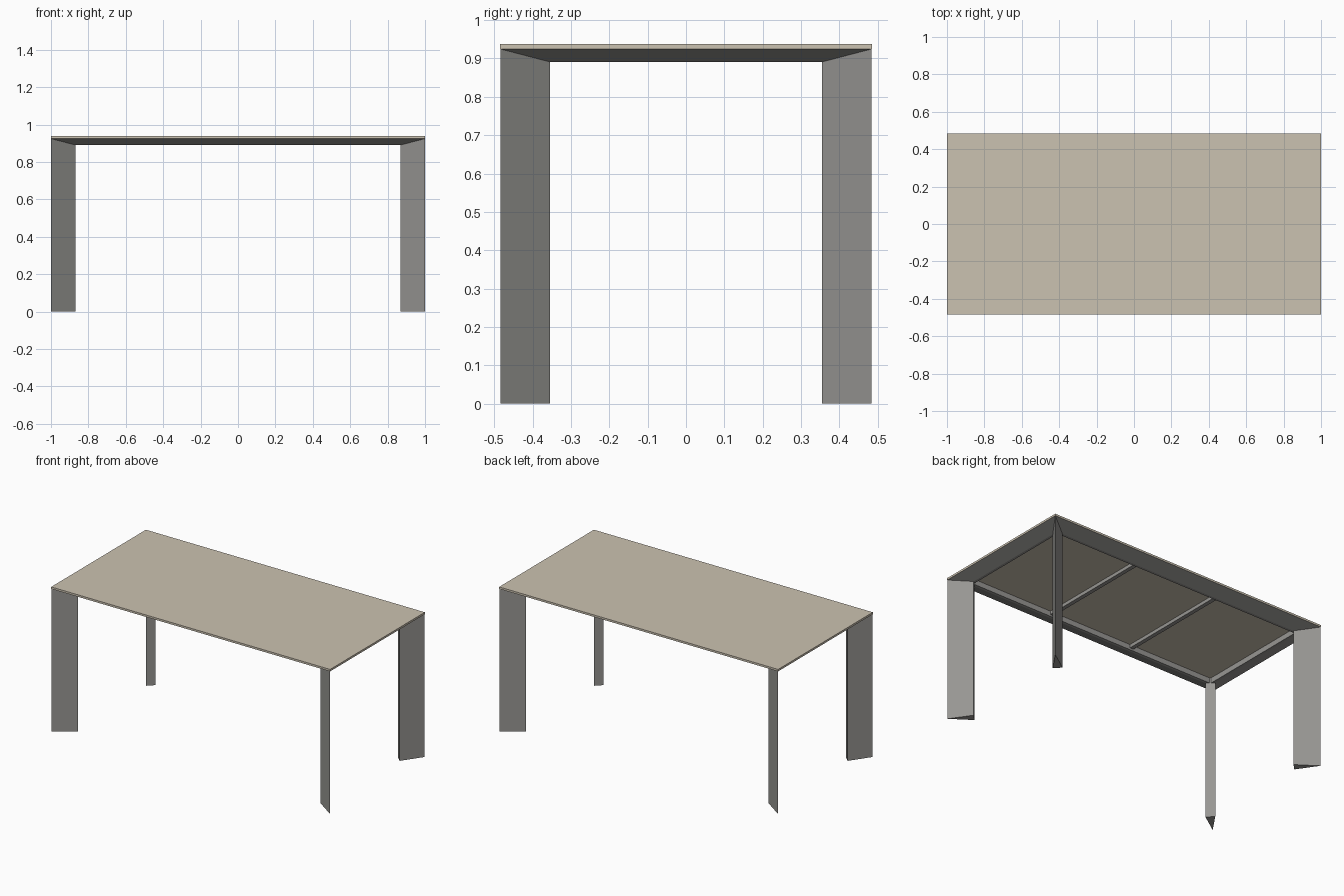
import bpy
import bmesh

if "Cube" in bpy.data.objects:
    bpy.data.objects.remove(bpy.data.objects["Cube"])

HX, HY = 1.0, 0.485          # half sizes of the table
Z_UNDER, Z_TOP = 0.925, 0.938
Z_RAIL = 0.891               # lowest level of the frame


def material(name, rgb):
    m = bpy.data.materials.new(name)
    m.diffuse_color = (*rgb, 1.0)
    m.use_nodes = True
    m.node_tree.nodes["Principled BSDF"].inputs["Base Color"].default_value = m.diffuse_color
    return m


beige = material("beige_top", (0.60, 0.54, 0.44))
grey = material("grey_metal", (0.31, 0.305, 0.29))


def finish(bm, name, mat):
    bmesh.ops.recalc_face_normals(bm, faces=bm.faces)
    mesh = bpy.data.meshes.new(name)
    bm.to_mesh(mesh)
    bm.free()
    mesh.materials.append(mat)
    obj = bpy.data.objects.new(name, mesh)
    bpy.context.collection.objects.link(obj)
    return obj


def prism(name, outline, z0, z1, mat):
    """Upright solid from a plan outline."""
    bm = bmesh.new()
    low = [bm.verts.new((x, y, z0)) for x, y in outline]
    high = [bm.verts.new((x, y, z1)) for x, y in outline]
    bm.faces.new(low)
    bm.faces.new(high)
    n = len(outline)
    for i in range(n):
        j = (i + 1) % n
        bm.faces.new((low[i], low[j], high[j], high[i]))
    return finish(bm, name, mat)


def box(name, x0, x1, y0, y1, z0, z1, mat):
    return prism(name, [(x0, y0), (x1, y0), (x1, y1), (x0, y1)], z0, z1, mat)


# Thin table top
box("table_top", -HX, HX, -HY, HY, Z_UNDER, Z_TOP, beige)

# Mitred frame: (inset from edge, height) profile swept round the rectangle
profile = [(0.0, Z_UNDER), (0.09, Z_RAIL), (0.107, Z_RAIL), (0.107, Z_UNDER)]
corners = [(-1, -1), (1, -1), (1, 1), (-1, 1)]
bm = bmesh.new()
rings = [[bm.verts.new((sx * (HX - d), sy * (HY - d), z)) for d, z in profile]
         for sx, sy in corners]
for i in range(4):
    a, b = rings[i], rings[(i + 1) % 4]
    for k in range(4):
        m = (k + 1) % 4
        bm.faces.new((a[k], a[m], b[m], b[k]))
finish(bm, "frame", grey)

# Triangular legs with their sharp edge at each corner
for sx, sy in corners:
    plan = [(sx * (HX - dx), sy * (HY - dy))
            for dx, dy in ((0.001, 0.001), (0.13, 0.09), (0.09, 0.13))]
    name = ("front" if sy < 0 else "back") + ("_left" if sx < 0 else "_right") + "_leg"
    prism(name, plan, 0.0, Z_UNDER, grey)

# Two cross bars under the top
for name, x in (("left_cross_bar", -0.3), ("right_cross_bar", 0.3)):
    box(name, x - 0.013, x + 0.013, -HY + 0.1, HY - 0.1, 0.903, Z_UNDER, grey)
